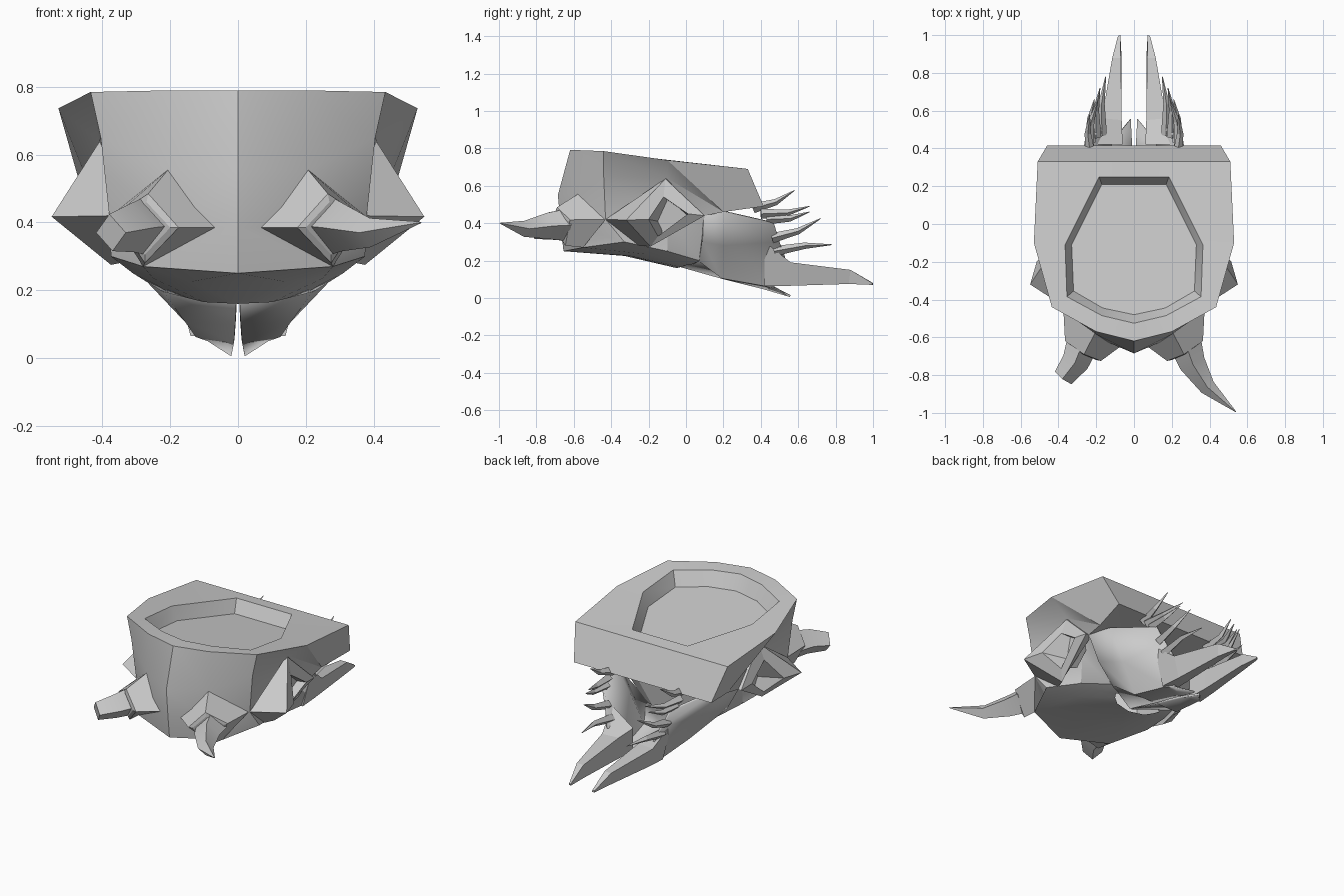
import bpy, bmesh
from math import radians
from mathutils import Vector


def loft(name, rows, closed=False, cap=False, mirror=True, thickness=0, smooth=0):
    """Skin successive rows of points, optionally mirrored across x."""
    bm = bmesh.new()
    for s in ((1, -1) if mirror else (1,)):
        grid = [[bm.verts.new((s * p[0], p[1], p[2])) for p in r] for r in rows]
        n = len(rows[0])
        for a, b in zip(grid, grid[1:]):
            for i in range(n if closed else n - 1):
                j = (i + 1) % n
                bm.faces.new((a[i], a[j], b[j], b[i]))
        if cap:
            bm.faces.new(grid[0])
            bm.faces.new(grid[-1])
    bmesh.ops.remove_doubles(bm, verts=bm.verts[:], dist=0.0005)
    bmesh.ops.dissolve_degenerate(bm, dist=0.0005, edges=bm.edges[:])
    bmesh.ops.recalc_face_normals(bm, faces=bm.faces[:])
    me = bpy.data.meshes.new(name)
    bm.to_mesh(me)
    bm.free()
    ob = bpy.data.objects.new(name, me)
    bpy.context.collection.objects.link(ob)
    if thickness:
        m = ob.modifiers.new("thickness", 'SOLIDIFY')
        m.thickness = thickness
    if smooth:
        bpy.ops.object.select_all(action='DESELECT')
        bpy.context.view_layer.objects.active = ob
        ob.select_set(True)
        bpy.ops.object.shade_smooth_by_angle(angle=radians(smooth))
    return ob


def spike(name, pts, radii, mirror=True, smooth=0):
    """Four-sided tapering spike along a path."""
    pts = [Vector(p) for p in pts]
    rows = []
    for i, (p, r) in enumerate(zip(pts, radii)):
        d = (pts[min(i + 1, len(pts) - 1)] - pts[max(i - 1, 0)]).normalized()
        side = d.cross(Vector((0, 0, 1))).normalized()
        v = side.cross(d)
        rows.append([p + side * r, p + v * r, p - side * r, p - v * r])
    return loft(name, rows, closed=True, cap=True, mirror=mirror, smooth=smooth)


# Cranium: tray floor, tray rim, top edge, brow, cheek, lower rim, underside
def deck(y):
    return min(0.79, 0.727 - 0.115 * y)


rim = [(0, -.525), (.17, -.485), (.355, -.385), (.365, -.11), (.365, -.11), (.185, .25), (0, .25)]
floor = [(0, -.48), (.165, -.445), (.32, -.355), (.33, -.11), (.33, -.11), (.17, .21), (0, .21)]
top = [(0, -.62, .79), (.2, -.57, .79), (.435, -.44, .785), (.53, -.1, .737),
       (.53, -.1, .737), (.51, .33, .69), (0, .33, .69)]
brow = [(0, -.685, .55), (.205, -.58, .555), (.405, -.44, .65), (.41, -.1, .64),
        (.42, .2, .46), (.46, .415, .49), (0, .415, .49)]
cheek = [(0, -.67, .385), (.2, -.6, .385), (.38, -.43, .42), (.3, -.1, .43),
         (.42, .1, .44), (.3, .15, .46), (0, .15, .46)]
lower = [(0, -.655, .25), (.28, -.55, .27), (.375, -.33, .3), (.31, -.1, .25),
         (.23, .07, .2), (.14, .12, .2), (0, .1, .2)]
keel = [(0, -.33, .225), (.14, -.3, .225), (.25, -.22, .235), (.24, -.06, .215),
        (.2, .05, .19), (.13, .1, .19), (0, .08, .19)]
under = [(0, -.05, .16), (0, -.05, .16), (.1, -.03, .165), (.14, 0, .175),
         (.16, .03, .18), (.12, .06, .185), (0, .06, .19)]
loft("cranium", [
    [(0, y, deck(y) - .08) for x, y in floor],
    [(x, y, deck(y) - .08) for x, y in floor],
    [(x, y, deck(y)) for x, y in rim],
    top, brow, cheek, lower, keel, under], smooth=28)

# Eye sockets: raised four-sided ring with a hollow
loft("eye_socket", [
    [(.40, -.1, .645), (.38, -.43, .42), (.35, -.26, .28), (.40, .1, .44)],
    [(.41, -.11, .637), (.55, -.32, .417), (.375, -.19, .275), (.44, .1, .44)],
    [(.44, -.12, .54), (.515, -.2, .42), (.415, -.15, .33), (.45, .01, .45)],
    [(.34, -.08, .51), (.37, -.15, .41), (.33, -.11, .35), (.34, 0, .44)]],
    closed=True, cap=True)

# Tusk sockets: faceted collars on the front of the face
loft("tusk_socket", [
    [(.06, -.64, .385), (.205, -.575, .557), (.375, -.43, .42), (.28, -.55, .27)],
    [(.175, -.725, .385), (.265, -.69, .485), (.365, -.62, .418), (.275, -.645, .28)],
    [(.2, -.72, .385), (.27, -.69, .46), (.35, -.63, .41), (.275, -.66, .305)]],
    closed=True, cap=True)

# Whole tusk on one side, broken stub on the other
spike("tusk", [(.275, -.64, .39), (.31, -.74, .385), (.39, -.865, .37), (.54, -.995, .4)],
      [.085, .07, .043, .002], mirror=False, smooth=28)
spike("broken_tusk", [(-.275, -.64, .39), (-.31, -.73, .385), (-.375, -.815, .37)],
      [.085, .073, .055], mirror=False, smooth=28)

# Rear cheek plates sweeping back and down under the skull
loft("rear_plate", [
    [(.42, .1, .44), (.34, .09, .3), (.22, .07, .195), (.005, -.03, .165)],
    [(.36, .21, .46), (.25, .2, .28), (.155, .19, .105), (.008, .2, .1)],
    [(.23, .47, .40), (.19, .5, .3), (.125, .43, .062), (.012, .42, .045)],
    [(.19, .5, .3), (.16, .53, .22), (.09, .47, .05), (.02, .556, .005)]],
    thickness=0.012, smooth=45)

# Long rear prongs
loft("rear_prong", [
    [(.2, .42, .3), (.06, .42, .2), (.06, .42, .065), (.14, .42, .065)],
    [(.17, .56, .19), (.065, .55, .19), (.065, .55, .065), (.13, .55, .065)],
    [(.115, .88, .15), (.07, .88, .15), (.065, .87, .075), (.105, .87, .075)],
    [(.085, .995, .08), (.072, 1.0, .08), (.072, 1.0, .07), (.085, .995, .07)]],
    closed=True, cap=True)

# Claw-like spines along the rear edge: base, tip
claws = [((.23, .36, .48), (.235, .58, .575)),
         ((.24, .40, .45), (.19, .66, .49)),
         ((.23, .43, .42), (.21, .66, .46)),
         ((.2, .46, .32), (.18, .72, .425)),
         ((.17, .47, .25), (.15, .78, .285))]
for k, (a, b) in enumerate(claws):
    a, b = Vector(a), Vector(b)
    mid = a.lerp(b, .5) + Vector((.012, .01, -.015 if k != 4 else .012))
    spike("rear_claw_%d" % (k + 1), [a, mid, b], [.027, .017, .002])
